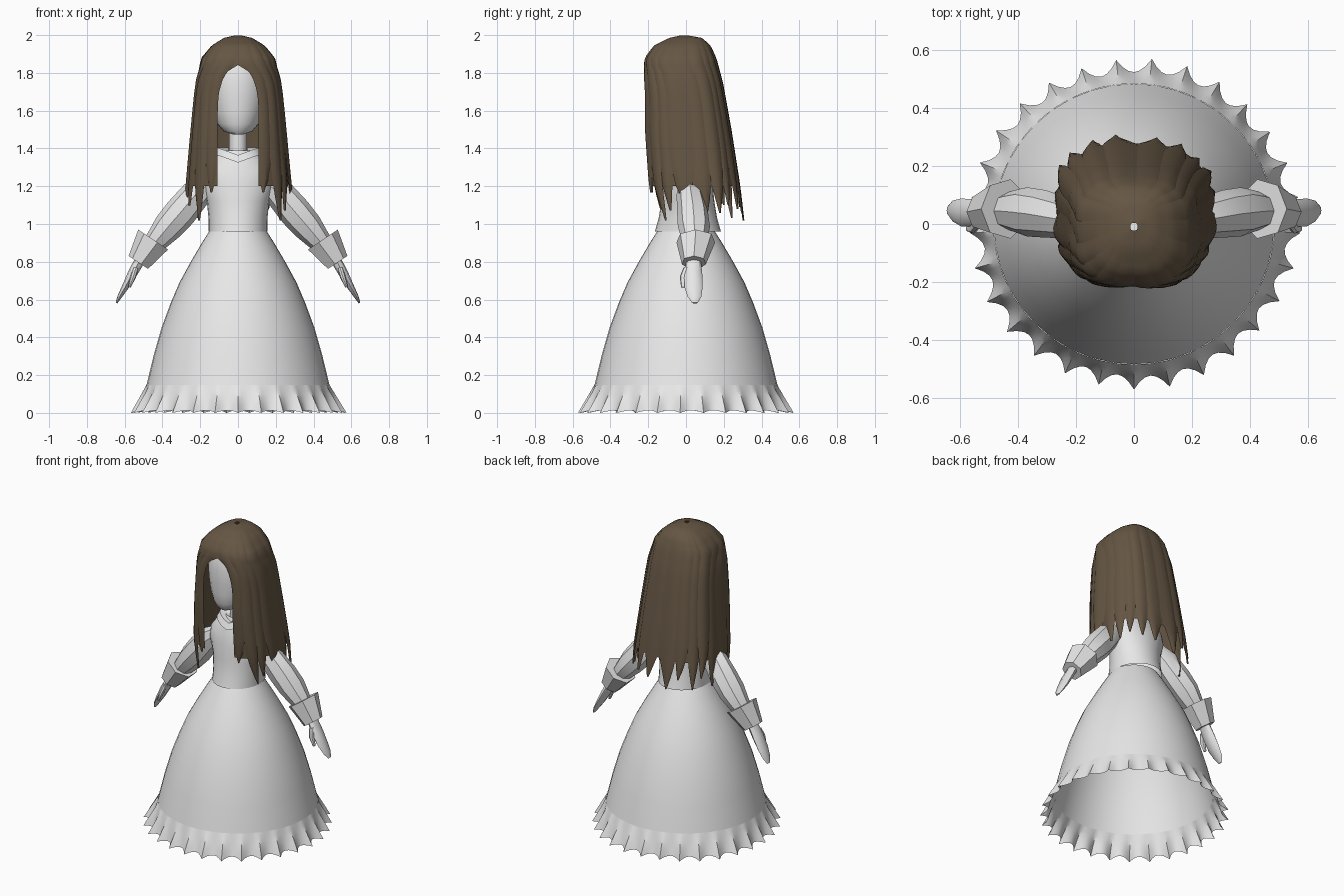
import bpy, bmesh, math, random
from mathutils import Vector

if "Cube" in bpy.data.objects:
    bpy.data.objects.remove(bpy.data.objects["Cube"])

random.seed(4)


def material(name, col):
    m = bpy.data.materials.new(name)
    m.diffuse_color = (*col, 1)
    m.use_nodes = True
    m.node_tree.nodes["Principled BSDF"].inputs["Base Color"].default_value = m.diffuse_color
    return m


CLOTH = material("pale grey", (0.8, 0.8, 0.8))
HAIR = material("dark brown", (0.13, 0.093, 0.057))


def grid_object(name, grids, mat, closed=False, caps=False, mirror=False, angle=40):
    """Skin one or more grids (lists of rows of points) into an object."""
    bm = bmesh.new()
    for rows in grids:
        vs = [[bm.verts.new(p) for p in r] for r in rows]
        n = len(vs[0])
        for a, b in zip(vs, vs[1:]):
            for i in range(n if closed else n - 1):
                j = (i + 1) % n
                bm.faces.new((a[i], a[j], b[j], b[i]))
        if caps:
            bm.faces.new(vs[0])
            bm.faces.new(vs[-1])
    bmesh.ops.recalc_face_normals(bm, faces=bm.faces[:])
    me = bpy.data.meshes.new(name)
    bm.to_mesh(me)
    bm.free()
    me.materials.append(mat)
    ob = bpy.data.objects.new(name, me)
    bpy.context.collection.objects.link(ob)
    bpy.context.view_layer.objects.active = ob
    ob.select_set(True)
    bpy.ops.object.shade_smooth_by_angle(angle=math.radians(angle))
    ob.select_set(False)
    if mirror:
        ob.modifiers.new("mirror", 'MIRROR')
    return ob


def ellipse(rx, ry, z, n=32, cy=0.0):
    return [(rx * math.sin(math.tau * i / n), cy - ry * math.cos(math.tau * i / n), z) for i in range(n)]


def limb(rings, n=8):
    """Rings of (x, y, z, half thickness in xz, half width in y) along a path."""
    rows = []
    for k, (x, y, z, t, w) in enumerate(rings):
        p, q = rings[max(k - 1, 0)], rings[min(k + 1, len(rings) - 1)]
        d = Vector((q[0] - p[0], 0, q[2] - p[2])).normalized()
        side = Vector((-d.z, 0, d.x))
        rows.append([Vector((x, y, z)) + side * t * math.cos(math.tau * i / n)
                     + Vector((0, w * math.sin(math.tau * i / n), 0)) for i in range(n)])
    return rows


# Skirt: open bell
skirt = [(0.15, 0.965), (0.185, 0.91), (0.25, 0.8), (0.31, 0.69), (0.357, 0.58),
         (0.405, 0.45), (0.445, 0.31), (0.485, 0.145)]
grid_object("skirt", [[ellipse(r, r, z, 40) for r, z in skirt]], CLOTH, closed=True)

# Ruffle: pleated hem
PLEATS, STEPS = 29, 6
ruffle = []
for k in range(5):
    f = k / 4
    row = []
    for i in range(PLEATS * STEPS):
        t = math.tau * i / (PLEATS * STEPS)
        wave = 1 - abs(math.sin(PLEATS * t / 2)) ** 0.8
        r = 0.485 + f * (0.04 + 0.047 * wave) + 0.004 * math.sin(5 * t) * f
        row.append((r * math.sin(t), -r * math.cos(t), 0.148 - f * (0.135 + 0.013 * wave)))
    ruffle.append(row)
grid_object("ruffle", [ruffle], CLOTH, closed=True)

# Bodice
body = [(0.155, 0.175, 0.96), (0.156, 0.155, 1.03), (0.165, 0.14, 1.12), (0.195, 0.13, 1.22),
        (0.19, 0.115, 1.28), (0.14, 0.095, 1.345), (0.08, 0.075, 1.39)]
grid_object("bodice", [[ellipse(a, b, z, 24, 0.01) for a, b, z in body]], CLOTH, closed=True)

# Collar: V-shaped in front
collar = []
for a, b, z in [(0.135, 0.125, 1.365), (0.115, 0.105, 1.405), (0.05, 0.05, 1.405)]:
    collar.append([(x, y, zz - 0.04 * max(0, 1 - abs(x) / 0.11) * (1 if y < 0 else 0))
                   for x, y, zz in ellipse(a, b, z, 24, 0.005)])
grid_object("collar", [collar], CLOTH, closed=True)

# Neck and head
grid_object("neck", [[ellipse(0.047, 0.05, z, 16, 0.0) for z in (1.36, 1.45, 1.56)]], CLOTH, closed=True)
head = [(0.03, 0.03, 1.475, -0.13), (0.075, 0.085, 1.49, -0.09), (0.11, 0.13, 1.53, -0.06),
        (0.135, 0.158, 1.59, -0.04), (0.155, 0.17, 1.67, -0.03), (0.16, 0.17, 1.75, -0.03),
        (0.15, 0.155, 1.83, -0.03), (0.11, 0.115, 1.91, -0.03), (0.04, 0.04, 1.95, -0.03)]
grid_object("head", [[ellipse(a, b, z, 24, c) for a, b, z, c in head]], CLOTH, closed=True, caps=True)

# Sleeves, turned-back cuffs, hands with thumbs
grid_object("sleeves", [limb([(0.16, 0.01, 1.21, 0.055, 0.05), (0.225, 0.02, 1.155, 0.08, 0.07),
                              (0.305, 0.035, 1.06, 0.086, 0.082), (0.37, 0.042, 0.985, 0.08, 0.085),
                              (0.42, 0.045, 0.925, 0.065, 0.07), (0.475, 0.045, 0.86, 0.05, 0.05)])],
            CLOTH, closed=True, caps=True, mirror=True)
grid_object("cuffs", [limb([(0.445, 0.052, 0.915, 0.1, 0.105), (0.525, 0.042, 0.795, 0.065, 0.065),
                            (0.522, 0.042, 0.80, 0.02, 0.02)][:2], 7)], CLOTH, closed=True, caps=True, mirror=True, angle=25)
hand = limb([(0.51, 0.042, 0.825, 0.028, 0.035), (0.56, 0.038, 0.735, 0.025, 0.048),
             (0.598, 0.04, 0.665, 0.018, 0.048), (0.627, 0.045, 0.615, 0.012, 0.036),
             (0.643, 0.047, 0.582, 0.005, 0.015)])
thumb = limb([(0.54, 0.005, 0.77, 0.015, 0.018), (0.555, -0.015, 0.72, 0.015, 0.018),
              (0.575, -0.016, 0.665, 0.007, 0.01)])
grid_object("hands", [hand, thumb], CLOTH, closed=True, caps=True, mirror=True)

# Hair envelope: height, half width, front y, back y
ENV = [(2.0, 0.01, -0.02, 0.0), (1.985, 0.075, -0.09, 0.085), (1.945, 0.14, -0.17, 0.13),
       (1.88, 0.193, -0.22, 0.16), (1.75, 0.225, -0.232, 0.195), (1.5, 0.25, -0.232, 0.24),
       (1.2, 0.278, -0.21, 0.287), (0.98, 0.278, -0.165, 0.312)]


def hair_point(side, u, p, off):
    """u runs from the parting (0) to the back (1), p down the envelope."""
    k = min(int(p), len(ENV) - 2)
    z, a, yf, yb = [s + (e - s) * (p - k) for s, e in zip(ENV[k], ENV[k + 1])]
    # face opening: arch on top, straight below
    gap = 0.112
    if z > 1.62:
        gap *= math.sqrt(max(0, 1 - ((z - 1.62) / 0.22) ** 2))
    e = 0.75
    t0 = math.asin(min(1, gap / a) ** (1 / e))
    t = t0 + (math.pi - t0) * u
    s, c = math.sin(t), math.cos(t)
    m, h = (yf + yb) / 2, (yb - yf) / 2 * (1 + off)
    x = a * (1 + off) * math.copysign(abs(s) ** e, s)
    return (side * x, m - h * math.copysign(abs(c) ** e, c), z)


# Hair underlayer and overlapping tapered locks
ROWS, COLS, LOCKS = 22, 5, 9
under, locks = [], []
for side in (-1, 1):
    under.append([[hair_point(side, i / 24, 0.05 + 5.95 * r / ROWS, -0.035) for i in range(25)]
                  for r in range(ROWS + 1)])
    for n in range(LOCKS):
        layer = random.uniform(-0.02, 0.012) + (0.012 if n % 2 else -0.008)
        end = 6 + (1.2 - random.uniform(1.01, 1.12)) / 0.22
        if n == 0:
            end = 6.15
        tip = random.uniform(0.25, 0.75)
        rows = []
        for r in range(ROWS + 1):
            p = 0.05 + (end - 0.05) * r / ROWS
            w = 1 - 0.92 * max(0, (p - 5.2) / (end - 5.2)) ** 1.8
            row = []
            for c in range(COLS):
                f = c / (COLS - 1)
                g = tip + (f - tip) * w
                u = (n + 1.3 * g - 0.15) / LOCKS
                bulge = 0.035 * (1 - (2 * f - 1) ** 2) - 0.022
                fade = min(1, p / 3)
                row.append(hair_point(side, min(1.015, max(0, u)), p, (layer + bulge) * fade))
            rows.append(row)
        locks.append(rows)
grid_object("hair_underlayer", under, HAIR, angle=60)
grid_object("hair_locks", locks, HAIR, angle=60)
